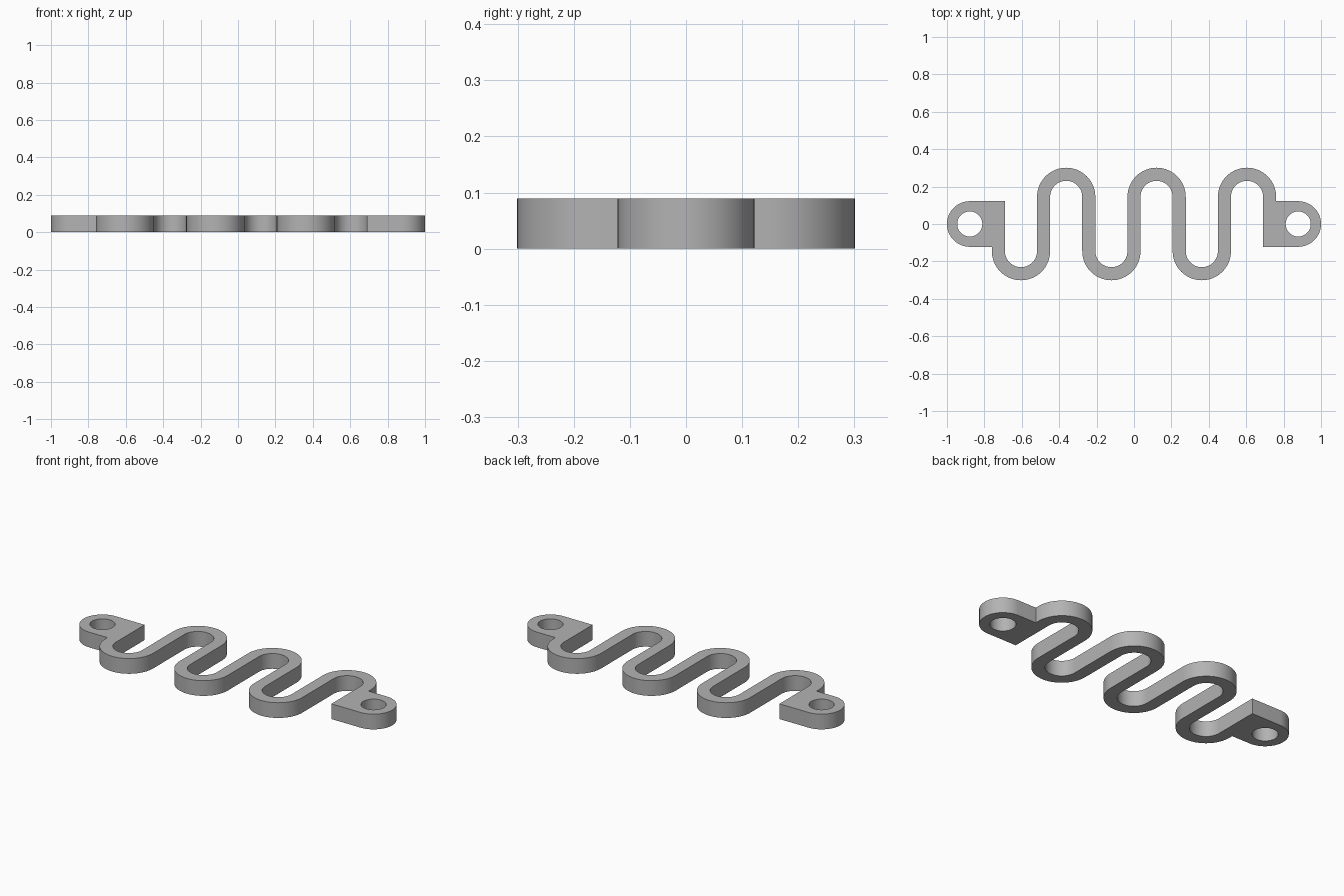
import bpy, bmesh
from math import cos, sin, pi, radians

cube = bpy.data.objects.get("Cube")
if cube:
    bpy.data.objects.remove(cube)

HEIGHT = 0.089
PITCH = 0.2417            # spacing of the straight legs
HALF = 0.035              # half the strip width
BEND_Y = 0.145            # height of the bend centres
TAB_R, HOLE_R = 0.122, 0.067
TAB_X = 1 - TAB_R
STEPS = 32                # segments per half turn


def arc(cx, cy, r, start, end, steps=STEPS):
    """Points along an arc, both ends included."""
    return [(cx + r * cos(start + (end - start) * i / steps),
             cy + r * sin(start + (end - start) * i / steps))
            for i in range(steps + 1)]


# One long edge of the winding strip, bends alternating below and above
half = [(-3 * PITCH + HALF, TAB_R)]
for i in range(6):
    cx = (i - 2.5) * PITCH
    if i % 2 == 0:
        half += arc(cx, -BEND_Y, PITCH / 2 - HALF, pi, 2 * pi)
    else:
        half += arc(cx, BEND_Y, PITCH / 2 + HALF, pi, 0)

# Rounded tab at the end of that edge
half.append((3 * PITCH + HALF, TAB_R))
half += arc(TAB_X, 0, TAB_R, pi / 2, -pi / 2)
half.append((3 * PITCH - HALF, -TAB_R))

# The other edge is the same one turned half way round
half = half[1:]
outline = half + [(-x, -y) for x, y in half]
holes = [arc(s * TAB_X, 0, HOLE_R, 0, 2 * pi, 2 * STEPS)[:-1] for s in (-1, 1)]

# Fill the outline around the two holes, then extrude it
bm = bmesh.new()
for loop in [outline] + holes:
    verts = [bm.verts.new((x, y, 0)) for x, y in loop]
    for a, b in zip(verts, verts[1:] + verts[:1]):
        bm.edges.new((a, b))
bmesh.ops.triangle_fill(bm, use_beauty=True, use_dissolve=False, edges=bm.edges[:])
top = bmesh.ops.extrude_face_region(bm, geom=bm.faces[:])["geom"]
bmesh.ops.translate(bm, vec=(0, 0, HEIGHT),
                    verts=[g for g in top if isinstance(g, bmesh.types.BMVert)])
bmesh.ops.recalc_face_normals(bm, faces=bm.faces[:])
mesh = bpy.data.meshes.new("serpentine_link")
bm.to_mesh(mesh)
bm.free()

# Plain grey material
grey = bpy.data.materials.new("grey")
grey.use_nodes = True
colour = (0.45, 0.45, 0.45, 1)
grey.diffuse_color = colour
grey.node_tree.nodes["Principled BSDF"].inputs["Base Color"].default_value = colour
mesh.materials.append(grey)

link = bpy.data.objects.new("serpentine_link", mesh)
bpy.context.collection.objects.link(link)
bpy.ops.object.select_all(action="DESELECT")
link.select_set(True)
bpy.context.view_layer.objects.active = link
bpy.ops.object.shade_smooth_by_angle(angle=radians(30))
